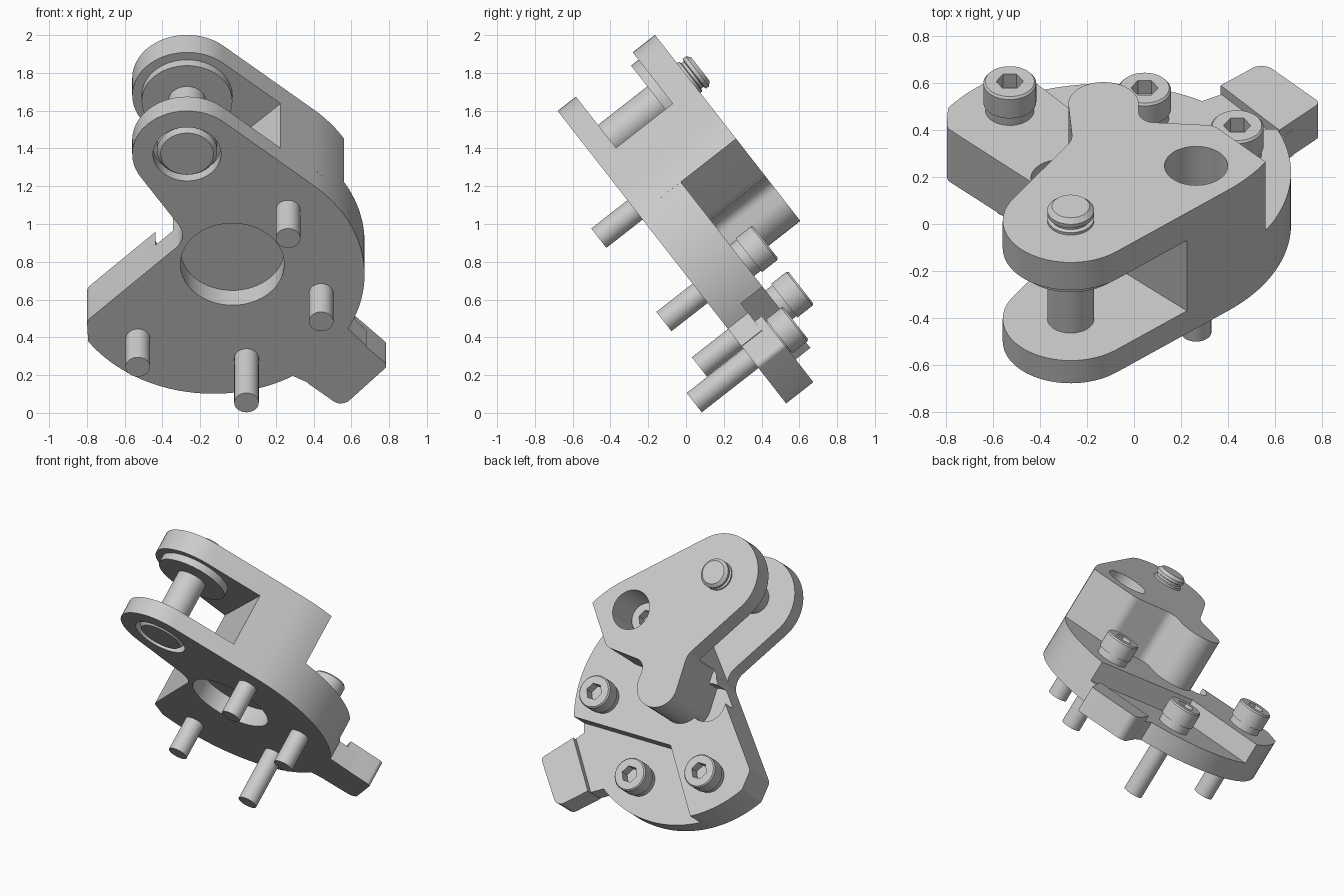
import bpy
import bmesh
from math import sin, cos, tan, pi, radians
from mathutils import Matrix, Vector

if "Cube" in bpy.data.objects:
    bpy.data.objects.remove(bpy.data.objects["Cube"])

grey = bpy.data.materials.new("machined grey")
grey.use_nodes = True
grey.diffuse_color = (0.6, 0.6, 0.6, 1)
grey.node_tree.nodes["Principled BSDF"].inputs["Base Color"].default_value = grey.diffuse_color

# The part is modelled flat, then leaned over as a whole
LEAN = Matrix.Translation((0, 0, 1)) @ Matrix.Rotation(radians(-52), 4, "X")

FRONT, FLOOR, DECK, TOP = -0.167, -0.03, 0.115, 0.487
SLOT_LOW, SLOT_HIGH = -0.044, 0.337
LUG, DISC = (-0.27, -0.6), (-0.13, 0.21)


def new_object(name, bm):
    bmesh.ops.recalc_face_normals(bm, faces=bm.faces)
    mesh = bpy.data.meshes.new(name)
    bm.to_mesh(mesh)
    bm.free()
    obj = bpy.data.objects.new(name, mesh)
    bpy.context.collection.objects.link(obj)
    mesh.materials.append(grey)
    return obj


def prism(name, outline, low, high):
    bm = bmesh.new()
    bottom = [bm.verts.new((x, y, low)) for x, y in outline]
    top = [bm.verts.new((x, y, high)) for x, y in outline]
    bm.faces.new(bottom[::-1])
    bm.faces.new(top)
    for i in range(len(outline)):
        bm.faces.new((bottom[i - 1], bottom[i], top[i], top[i - 1]))
    return new_object(name, bm)


def arc(centre, radius, start, end, steps=24):
    angles = [radians(start + (end - start) * i / steps) for i in range(steps + 1)]
    return [(centre[0] + radius * cos(a), centre[1] + radius * sin(a)) for a in angles]


def disc(name, centre, radius, low, high, sides=64):
    return prism(name, arc(centre, radius, 0, 360, sides)[:-1], low, high)


def fillet(before, corner, after, radius, steps=8):
    """Points that round one corner of an outline."""
    c = Vector(corner)
    a = (Vector(before) - c).normalized()
    b = (Vector(after) - c).normalized()
    half = a.angle(b) / 2
    mid = c + (a + b).normalized() * radius / sin(half)
    p = c + a * radius / tan(half) - mid
    q = c + b * radius / tan(half) - mid
    return [tuple(mid + p.lerp(q, i / steps).normalized() * radius) for i in range(steps + 1)]


def lathe(name, profile, centre, sides=48):
    """Spin (radius, height) points round an upright axis."""
    bm = bmesh.new()
    rings = []
    for r, z in profile:
        rings.append([bm.verts.new((x, y, z)) for x, y in arc(centre, r, 0, 360, sides)[:-1]])
    for low, high in zip(rings, rings[1:]):
        for i in range(sides):
            j = (i + 1) % sides
            bm.faces.new((low[i], low[j], high[j], high[i]))
    bm.faces.new(rings[0])
    bm.faces.new(rings[-1])
    return new_object(name, bm)


def combine(target, other, operation):
    mod = target.modifiers.new(operation, "BOOLEAN")
    mod.operation = operation
    mod.solver = "EXACT"
    mod.object = other
    bpy.context.view_layer.objects.active = target
    bpy.ops.object.modifier_apply(modifier=mod.name)
    bpy.data.objects.remove(other)


def finish(obj):
    obj.matrix_world = LEAN
    bpy.ops.object.select_all(action="DESELECT")
    obj.select_set(True)
    bpy.context.view_layer.objects.active = obj
    bpy.ops.object.shade_smooth_by_angle(angle=radians(30))


# Base plate: round disc, side lobe, notch and lug
lug_arc = arc(LUG, 0.29, 146, 312)
notch = (-0.262, -0.04)
lobe = (-0.8, 0.52)
rim = arc(DISC, 0.8, -48, 146, 72)
body = prism("bracket_body", rim + fillet(rim[-1], lobe, notch, 0.06)
             + fillet(lobe, notch, lug_arc[0], 0.12) + lug_arc, FRONT, DECK)

# Lower pocket and the groove beside the boss
pocket = [(-0.16, 0.51), (1, 0.51), (1, 1.3), (-0.8, 1.3)]
combine(body, prism("pocket_cutter", pocket, FLOOR, 0.5), "DIFFERENCE")
combine(body, disc("groove_cutter", (-0.31, 0.17), 0.13, 0, 0.5), "DIFFERENCE")

# Upper block with its rounded boss
shoulder = arc(DISC, 0.8, -48, -30.2, 8)
hip, waist = (0.34, 0.06), (0.02, 0.085)
boss = arc(DISC, 0.15, 0, 180)
upper = prism("upper_block", shoulder + fillet(shoulder[-1], hip, waist, 0.08)
              + fillet(hip, waist, boss[0], 0.07) + boss
              + fillet(boss[-1], notch, lug_arc[0], 0.12) + lug_arc, FLOOR, TOP)
combine(body, upper, "UNION")

# Side tab, thin near the disc and thicker outside
tab_foot = [(0.2, 0.6), (0.58, 0.57), (0.68, 0.69), (0.45, 0.98), (0.29, 0.89)]
combine(body, prism("tab_foot", tab_foot, FRONT, FLOOR), "UNION")
inner_a, right, bottom, inner_b = (0.62, 0.63), (0.795, 0.82), (0.55, 1.1), (0.37, 0.94)
tab = ([inner_a] + fillet(inner_a, right, bottom, 0.03)
       + fillet(right, bottom, inner_b, 0.06) + [inner_b])
combine(body, prism("tab", tab, FRONT, 0.016), "UNION")

# Slot between the lugs
slot = [(0.9, -1.22), (-0.9, 0.58), (-1.2, -1.4)]
combine(body, prism("slot_cutter", slot, SLOT_LOW, SLOT_HIGH), "DIFFERENCE")

# Access hole, front recess and pin counterbore
combine(body, disc("access_cutter", (0.265, -0.22), 0.135, DECK, 1), "DIFFERENCE")
combine(body, disc("recess_cutter", (-0.03, 0.14), 0.275, -0.5, -0.04), "DIFFERENCE")
combine(body, disc("counterbore_cutter", LUG, 0.18, -0.5, -0.1), "DIFFERENCE")
finish(body)

# Pivot pin and the spacer under the upper lug
finish(lathe("pivot_pin", [(0.14, -0.165), (0.16, -0.14), (0.16, -0.06), (0.1, -0.06),
                           (0.1, 0.5), (0.085, 0.505), (0.085, 0.52), (0.1, 0.525),
                           (0.1, 0.545), (0.08, 0.565)], LUG))
finish(disc("pivot_spacer", LUG, 0.24, 0.287, SLOT_HIGH + 0.005))

# Socket head bolts, each with a washer under the head
bolts = {"upper": (0.265, -0.225, 0), "right": (0.44, 0.335, 0),
         "lobe": (-0.53, 0.64, 0), "pocket": (0.045, 0.772, -0.138)}
for name, (x, y, drop) in bolts.items():
    profile = [(0.065, -0.41), (0.065, 0.08), (0.104, 0.08), (0.104, 0.16),
               (0.113, 0.16), (0.113, 0.262), (0.105, 0.272)]
    bolt = lathe(name + "_bolt", [(r, z + drop) for r, z in profile], (x, y))
    combine(bolt, disc("socket_cutter", (x, y), 0.058, 0.2 + drop, 0.5 + drop, 6), "DIFFERENCE")
    finish(bolt)
